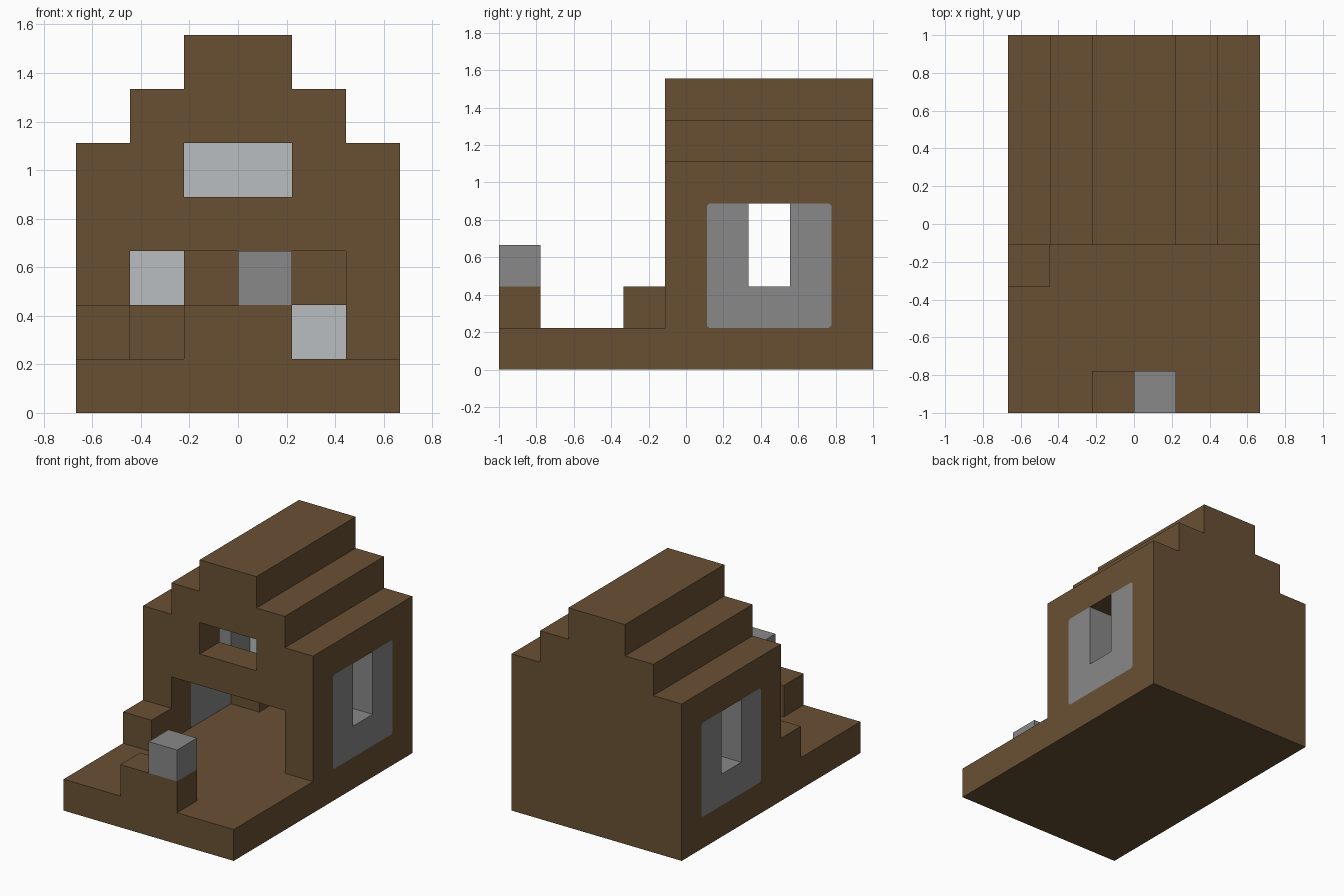
import bpy, bmesh
from mathutils import Vector

U = 2 / 9  # one building block

cube = bpy.data.objects.get("Cube")
if cube:
    bpy.data.objects.remove(cube, do_unlink=True)


def material(name, rgb):
    mat = bpy.data.materials.new(name)
    mat.use_nodes = True
    mat.diffuse_color = (*rgb, 1)
    mat.node_tree.nodes["Principled BSDF"].inputs["Base Color"].default_value = (*rgb, 1)
    return mat


BROWN = material("brown wood", (0.141, 0.08, 0.034))
GREY = material("grey stone", (0.246, 0.246, 0.246))
LIGHT = material("light grey plaster", (0.49, 0.515, 0.527))


def finish(name, bm, mat):
    bmesh.ops.recalc_face_normals(bm, faces=bm.faces)
    mesh = bpy.data.meshes.new(name)
    bm.to_mesh(mesh)
    bm.free()
    mesh.materials.append(mat)
    obj = bpy.data.objects.new(name, mesh)
    bpy.context.collection.objects.link(obj)
    return obj


def prism(name, points, offset, mat):
    """Extrude a closed outline, given in blocks, along an offset."""
    bm = bmesh.new()
    face = bm.faces.new([bm.verts.new(Vector(p) * U) for p in points])
    grown = bmesh.ops.extrude_face_region(bm, geom=[face])["geom"]
    verts = [v for v in grown if isinstance(v, bmesh.types.BMVert)]
    bmesh.ops.translate(bm, verts=verts, vec=Vector(offset) * U)
    return finish(name, bm, mat)


def box(name, x, y, z, mat):
    """Box from (low, high) ranges in blocks."""
    outline = [(x[0], y[0], z[0]), (x[1], y[0], z[0]),
               (x[1], y[1], z[0]), (x[0], y[1], z[0])]
    return prism(name, outline, (0, 0, z[1] - z[0]), mat)


def cut(target, cutter):
    cutter.hide_render = True
    mod = target.modifiers.new(cutter.name, "BOOLEAN")
    mod.operation = "DIFFERENCE"
    mod.solver = "EXACT"
    mod.object = cutter
    bpy.context.view_layer.objects.active = target
    bpy.ops.object.modifier_apply(modifier=mod.name)
    bpy.data.objects.remove(cutter, do_unlink=True)


# Ground slab
box("base", (-3, 3), (-4.5, 4.5), (0, 1), BROWN)

# House with a stepped gable roof
half = [(3, 0.9), (3, 5), (2, 5), (2, 6), (1, 6), (1, 7)]
outline = half + [(-x, z) for x, z in reversed(half)]
house = prism("house", [(x, -0.5, z) for x, z in outline], (0, 5, 0), BROWN)
cut(house, box("room_cutter", (-2, 2), (0.49, 3.51), (0.5, 5), BROWN))
cut(house, box("door_cutter", (-2, 2), (-1, 1), (0.5, 3), BROWN))
cut(house, box("upper_window_cutter", (-1, 1), (-1, 1), (4, 5), BROWN))

# Stone surround with clipped corners, open at the top of the window
r = 0.06
left_side = [(0.5, 4 - r), (0.5, 1 + r), (0.5 + r, 1)]
right_side = [(3.5 - r, 1), (3.5, 1 + r), (3.5, 4 - r)]
rim = left_side + right_side + [(3.5 - r, 4), (0.5 + r, 4)]
opening = [(2.5, 4), (2.5, 2), (1.5, 2), (1.5, 4)]
surround = left_side + right_side + [(3.5 - r, 4)] + opening + [(0.5 + r, 4)]
cut(house, prism("side_cutter", [(-4, y, z) for y, z in rim], (8, 0, 0), BROWN))
for side, x in (("left", 2), ("right", -3)):
    prism(side + "_window_surround", [(x, y, z) for y, z in surround],
          (1, 0, 0), GREY)

# Inside: pale back wall and wooden blocks in front of it
box("back_wall_lining", (-2, 2), (3.47, 3.51), (1, 5), LIGHT)
for i, (x, z) in enumerate(((-2, 1), (-1, 2), (1, 2))):
    box(f"inner_block_{i + 1}", (x, x + 1), (2.5, 3.47), (z, z + 1), BROWN)

# Yard: step beside the door, low post and stone block
box("door_step", (-3, -2), (-1.5, -0.5), (1, 2), BROWN)
box("front_post", (-1, 1), (-4.5, -3.5), (1, 2), BROWN)
box("stone_block", (0, 1), (-4.5, -3.5), (2, 3), GREY)
